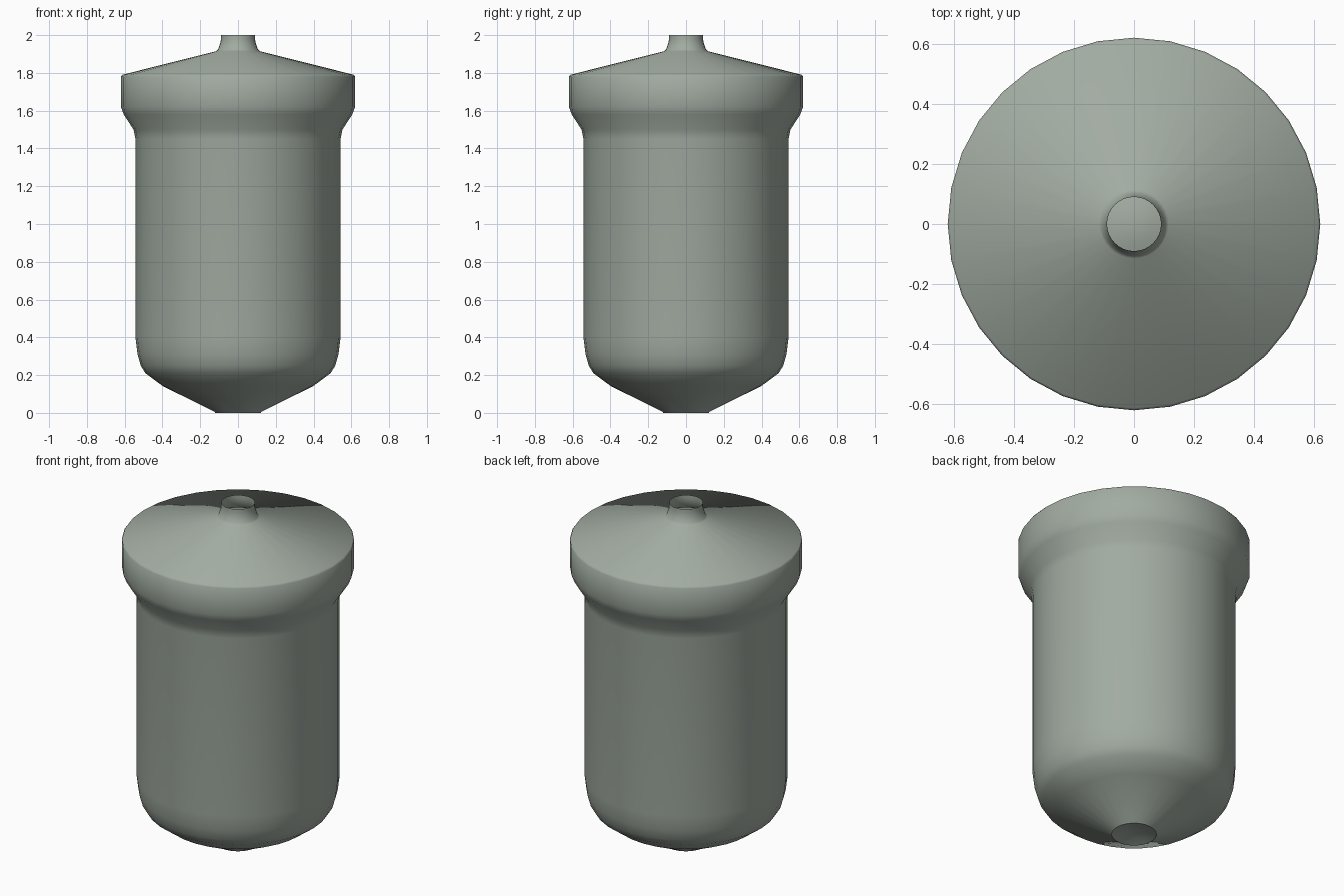
import bpy, bmesh, math

if "Cube" in bpy.data.objects:
    bpy.data.objects.remove(bpy.data.objects["Cube"])

SEGMENTS = 32

grey = bpy.data.materials.new("grey_green")
grey.diffuse_color = (0.36, 0.41, 0.36, 1)
grey.use_nodes = True
grey.node_tree.nodes["Principled BSDF"].inputs["Base Color"].default_value = grey.diffuse_color


def lathe(name, profile):
    """Spin a (radius, height) profile, listed bottom to top, around z."""
    bm = bmesh.new()
    rings = []
    for r, z in profile:
        if r == 0:
            rings.append([bm.verts.new((0, 0, z))] * SEGMENTS)
        else:
            rings.append([bm.verts.new((r * math.cos(2 * math.pi * i / SEGMENTS),
                                        r * math.sin(2 * math.pi * i / SEGMENTS), z))
                          for i in range(SEGMENTS)])
    for low, high in zip(rings, rings[1:]):
        for i in range(SEGMENTS):
            j = (i + 1) % SEGMENTS
            corners = list(dict.fromkeys((low[i], low[j], high[j], high[i])))
            bm.faces.new(corners).smooth = True
    mesh = bpy.data.meshes.new(name)
    bm.to_mesh(mesh)
    bm.free()
    mesh.materials.append(grey)
    obj = bpy.data.objects.new(name, mesh)
    bpy.context.collection.objects.link(obj)
    return obj


# Vessel shell: conical base, straight wall, wide collar, sloped lid, open neck
lathe("vessel_shell", [
    (0.12, 0.0), (0.125, 0.006), (0.40, 0.143), (0.49, 0.21), (0.515, 0.25),
    (0.532, 0.31), (0.543, 0.40), (0.543, 1.45), (0.553, 1.50), (0.605, 1.58),
    (0.62, 1.62), (0.62, 1.78), (0.613, 1.79), (0.115, 1.915), (0.105, 1.925),
    (0.093, 1.96), (0.09, 1.98), (0.09, 2.0)])

# Shallow dished plug closing the base opening (faces down)
plug = lathe("base_plug", [(0.12, 0.0), (0.06, 0.018), (0, 0.024)])
plug.data.flip_normals()
